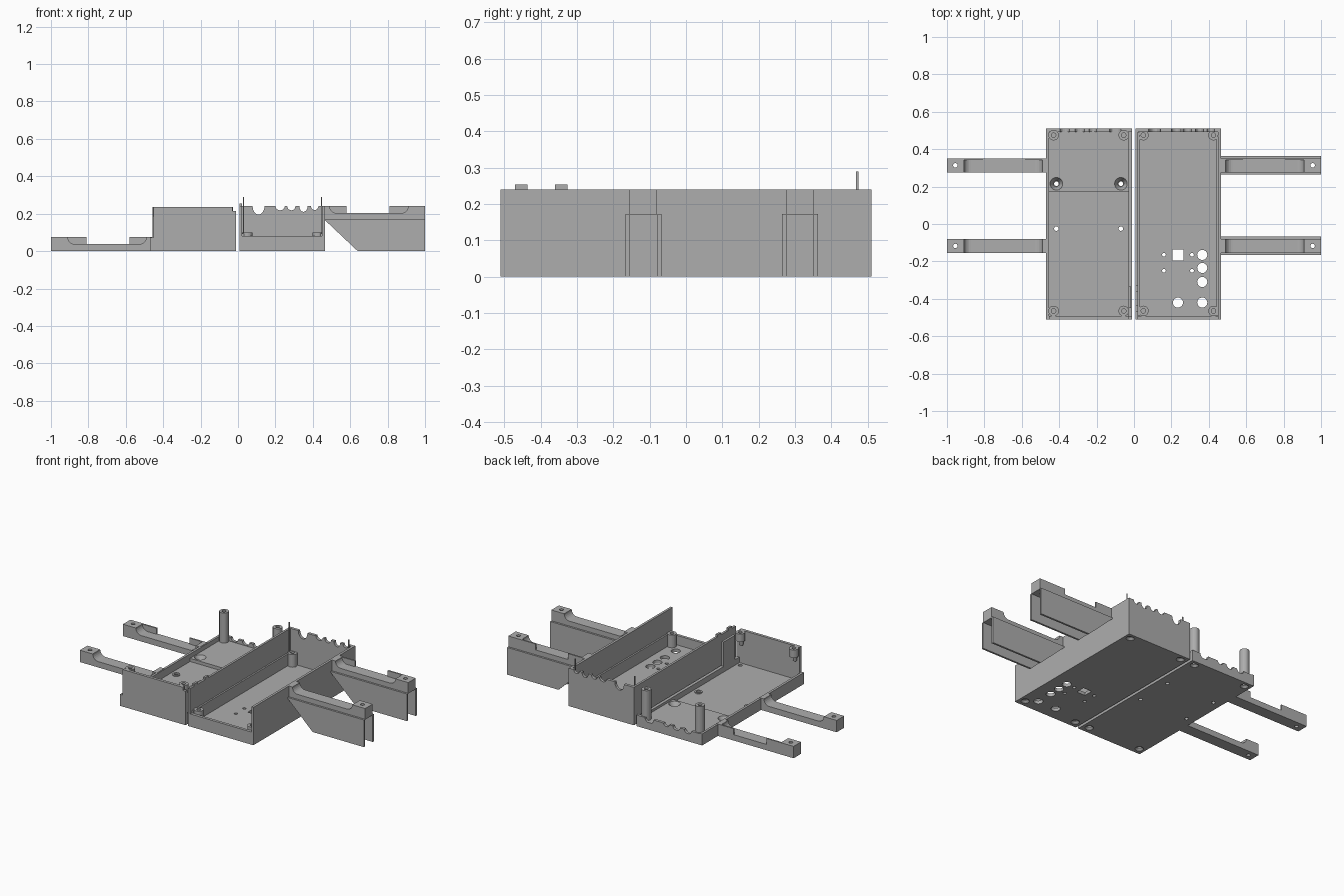
import bpy, bmesh
from math import sin, cos, pi
from mathutils import Matrix

cube = bpy.data.objects.get("Cube")
if cube:
    bpy.data.objects.remove(cube)

grey = bpy.data.materials.new("grey plastic")
grey.use_nodes = True
GREY = (0.42, 0.42, 0.42, 1)
grey.diffuse_color = GREY
grey.node_tree.nodes["Principled BSDF"].inputs["Base Color"].default_value = GREY


def finish(name, bm):
    bmesh.ops.recalc_face_normals(bm, faces=bm.faces)
    me = bpy.data.meshes.new(name)
    bm.to_mesh(me)
    bm.free()
    me.materials.append(grey)
    ob = bpy.data.objects.new(name, me)
    bpy.context.collection.objects.link(ob)
    return ob


def prism(name, pts, lo, hi, axis="y"):
    """Extrude a closed outline: (x, z) along y, or (x, y) along z."""
    bm = bmesh.new()
    place = (lambda p, t: (p[0], t, p[1])) if axis == "y" else (lambda p, t: (p[0], p[1], t))
    face = bm.faces.new([bm.verts.new(place(p, lo)) for p in pts])
    new = bmesh.ops.extrude_face_region(bm, geom=[face])["geom"]
    shift = (0, hi - lo, 0) if axis == "y" else (0, 0, hi - lo)
    bmesh.ops.translate(bm, vec=shift, verts=[v for v in new if isinstance(v, bmesh.types.BMVert)])
    return finish(name, bm)


def box(name, x0, x1, y0, y1, z0, z1):
    return prism(name, [(x0, z0), (x1, z0), (x1, z1), (x0, z1)], y0, y1)


def cone(name, x, y, z0, z1, r0, r1, sides=24):
    bm = bmesh.new()
    bmesh.ops.create_cone(bm, cap_ends=True, segments=sides, radius1=r0, radius2=r1, depth=z1 - z0,
                          matrix=Matrix.Translation((x, y, (z0 + z1) / 2)))
    return finish(name, bm)


def cut(target, cutters):
    bm = bmesh.new()
    for c in cutters:
        bm.from_mesh(c.data)
        bpy.data.objects.remove(c)
    cutter = finish(target.name + "_cutter", bm)
    cutter.hide_render = True
    mod = target.modifiers.new("holes", "BOOLEAN")
    mod.operation, mod.solver, mod.object = "DIFFERENCE", "EXACT", cutter
    bpy.context.view_layer.objects.active = target
    bpy.ops.object.modifier_apply(modifier=mod.name)
    bpy.data.objects.remove(cutter)


def hole(x, y, r, z0=-0.1, z1=0.3):
    return cone("hole", x, y, z0, z1, r, r)


def post(name, x, y, z0, z1, r=0.028):
    """Screw post with a blind hole in its top."""
    ob = cone(name, x, y, z0, z1, r, r)
    cut(ob, [hole(x, y, 0.012, z1 - 0.05, z1 + 0.05)])


def scalloped(name, x0, x1, z0, z1, notches, y0, y1):
    """Wall with round dips (or bumps for negative depth) along its top."""
    pts = [(x0, z0), (x0, z1)]
    for x, r, depth in notches:
        pts += [(x - r * cos(pi * i / 8), z1 - depth * sin(pi * i / 8)) for i in range(9)]
    return prism(name, pts + [(x1, z1), (x1, z0)], y0, y1)


# Left tray: floor with a raised rear part, low walls, tall front wall
screws_l = [(x, y) for x in (-0.43, -0.055) for y in (-0.465, 0.475)]
mid_screws = [(x, -0.025) for x in (-0.415, -0.07)]
big_screws = [(x, 0.215) for x in (-0.415, -0.07)]
floor = prism("left_floor", [(-0.51, 0), (0.51, 0), (0.51, 0.045), (0.17, 0.045), (0.17, 0.025), (-0.51, 0.025)],
              0.01, 0.47)
floor.data.transform(Matrix.Rotation(pi / 2, 4, "Z"))
cut(floor, [hole(x, y, 0.012) for x, y in screws_l + mid_screws + big_screws])
cut(floor, [cone("sink", x, y, 0.012, 0.06, 0.016, 0.042) for x, y in big_screws])
cut(floor, [cone("sink", x, y, -0.001, 0.012, 0.026, 0.012) for x, y in screws_l])
for x, y in mid_screws:
    ring = cone("floor_boss", x, y, 0.02, 0.032, 0.022, 0.022)
    cut(ring, [hole(x, y, 0.012)])
box("left_side_wall", -0.47, -0.455, -0.51, 0.51, 0, 0.073)
box("left_inner_wall", -0.03, -0.01, -0.51, 0.51, 0, 0.06)
prism("left_front_wall", [(-0.47, 0), (-0.01, 0), (-0.01, 0.215), (-0.03, 0.215), (-0.03, 0.235),
                          (-0.452, 0.235), (-0.452, 0.073), (-0.47, 0.073)], -0.51, -0.492)
scalloped("left_back_wall", -0.47, -0.01, 0, 0.07,
          [(-0.37, 0.025, 0.022), (-0.29, 0.025, 0.022), (-0.22, 0.02, 0.018), (-0.1, 0.03, 0.03)], 0.492, 0.51)
for x, y in screws_l:
    if y > 0:
        post("tall_post", x, y, 0.02, 0.235)
    else:
        post("hanging_boss", x, y, 0.185, 0.235)
        cone("boss_support", x, y - 0.012, 0.15, 0.186, 0.01, 0.016)

# Latch tongue on the inner edge of the left tray
box("latch_tongue", -0.03, -0.015, -0.45, -0.335, 0.02, 0.215)
for y in (-0.47, -0.36):
    box("latch_tab", 0.008, 0.022, y, y + 0.034, 0.2, 0.254)

# Right tray: tall sides, scalloped back wall, low front wall
screws_r = [(x, y) for x in (0.05, 0.425) for y in (-0.465, 0.475)]
floor = box("right_floor", 0.008, 0.465, -0.51, 0.51, 0, 0.02)
buttons = [(0.365, y) for y in (-0.165, -0.235, -0.31, -0.42)] + [(0.235, -0.42)]
pins = [(x, y) for x in (0.16, 0.31) for y in (-0.165, -0.25)]
cut(floor, [hole(x, y, 0.027) for x, y in buttons] + [hole(x, y, 0.01) for x, y in pins]
    + [hole(x, y, 0.012) for x, y in screws_r] + [box("slot", 0.205, 0.265, -0.195, -0.135, -0.1, 0.1)])
cut(floor, [cone("sink", x, y, -0.001, 0.012, 0.026, 0.012) for x, y in screws_r])
box("right_outer_wall", 0.45, 0.465, -0.51, 0.51, 0, 0.24)
box("right_inner_wall", 0.008, 0.022, -0.51, 0.51, 0, 0.24)
for x in (0.022, 0.44):
    box("wall_ledge", x, x + 0.01, -0.49, 0.49, 0.02, 0.095)
box("right_front_wall", 0.008, 0.465, -0.51, -0.492, 0, 0.08)
scalloped("right_back_wall", 0.008, 0.465, 0, 0.24,
          [(0.11, 0.032, 0.045), (0.225, 0.025, 0.022), (0.285, 0.022, 0.022), (0.35, 0.022, 0.03),
           (0.41, 0.02, 0.02)], 0.492, 0.51)
for x, y in screws_r:
    post("short_post", x, y, 0.015, 0.1)
for x in (0.03, 0.447):
    box("thin_pin", x - 0.002, x + 0.002, 0.468, 0.474, 0.08, 0.29)


def arm(name, side, y, base, top, dip, lip):
    """Mounting arm with a rounded dip, a screw hole and an optional side lip."""
    r = top - dip
    curve = [(r * (1 - cos(pi / 2 * i / 6)), r * sin(pi / 2 * i / 6)) for i in range(7)]
    pts = [(0.46, base), (0.46, top), (0.49, top)]
    pts += [(0.49 + a, top - b) for a, b in curve] + [(0.91 - a, top - b) for a, b in reversed(curve)]
    pts += [(0.91, top), (1, top), (1, base)]
    ob = prism(name, [(side * a, b) for a, b in pts], y - 0.0375, y + 0.0375)
    cut(ob, [hole(side * 0.955, y, 0.012)])
    if lip:
        for x0, x1 in ((0.47, 0.58), (0.81, 0.92)):
            a, b = sorted((side * x0, side * x1))
            box(name + "_lip", a, b, y + 0.028, y + 0.0375, dip - 0.005, top)


# Arms: flat on the left, carried by a pair of cheek plates on the right
for y, lip in ((-0.1175, False), (0.3135, True)):
    arm("left_arm", -1, y, 0, 0.075, 0.037, lip)
    arm("right_arm", 1, y, 0.17, 0.24, 0.203, lip)
    for s in (-1, 1):
        a, b = sorted((y + s * 0.0375, y + s * 0.0495))
        prism("cheek_plate", [(0.46, 0.17), (0.64, 0), (1, 0), (1, 0.172), (0.46, 0.172)], a, b)
